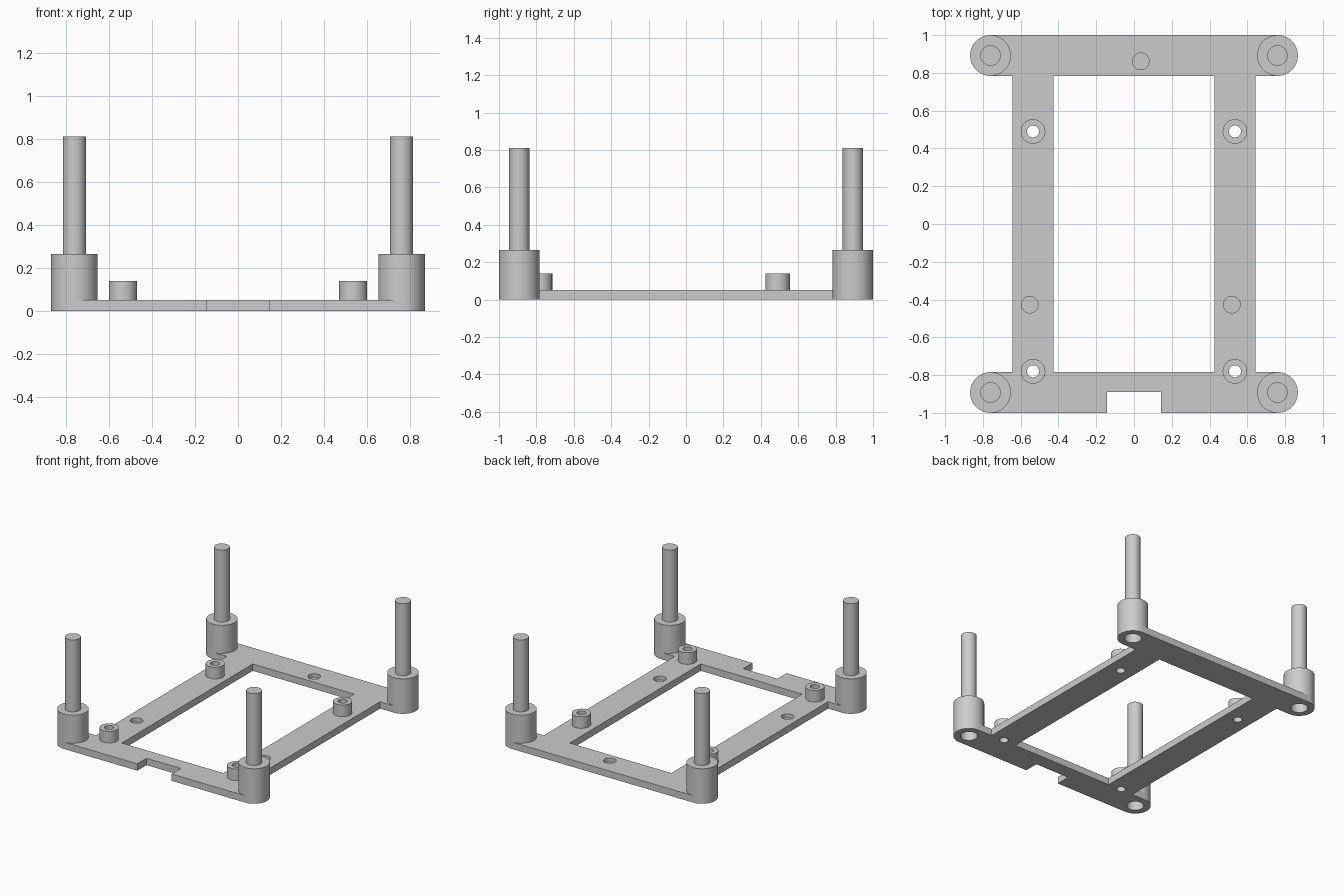
import bpy
import bmesh
from math import cos, sin, pi, radians
from mathutils import Matrix, Vector

cube = bpy.data.objects.get("Cube")
if cube:
    bpy.data.objects.remove(cube, do_unlink=True)

# Shared dimensions
PLATE_TOP = 0.052
POST_X, POST_Y, POST_R = 0.7595, 0.892, 0.108
BORE_R = 0.06
RAIL_OUT, RAIL_IN = 0.643, 0.426
BAR_IN = POST_Y - POST_R
STANDOFF_X, STANDOFF_R, HOLE_R = 0.5345, 0.065, 0.032
STANDOFF_YS = (0.49, -0.78)
DIMPLES = ((0.036, 0.861), (-0.552, -0.427), (0.518, -0.427))

grey = bpy.data.materials.new("grey plastic")
grey.use_nodes = True
colour = (0.6, 0.6, 0.6, 1)
grey.diffuse_color = colour
grey.node_tree.nodes["Principled BSDF"].inputs["Base Color"].default_value = colour


def make_object(name, bm):
    bmesh.ops.recalc_face_normals(bm, faces=bm.faces)
    mesh = bpy.data.meshes.new(name)
    bm.to_mesh(mesh)
    bm.free()
    mesh.materials.append(grey)
    obj = bpy.data.objects.new(name, mesh)
    bpy.context.collection.objects.link(obj)
    return obj


def smooth(obj):
    bpy.ops.object.select_all(action="DESELECT")
    obj.select_set(True)
    bpy.context.view_layer.objects.active = obj
    bpy.ops.object.shade_smooth_by_angle(angle=radians(30))


def lathe(name, profile, x, y, closed):
    """Revolve (radius, height) points about a vertical axis."""
    bm = bmesh.new()
    verts = [bm.verts.new((r, 0, z)) for r, z in profile]
    pairs = list(zip(verts, verts[1:]))
    if closed:
        pairs.append((verts[-1], verts[0]))
    edges = [bm.edges.new(p) for p in pairs]
    bmesh.ops.spin(bm, geom=verts + edges, cent=(0, 0, 0), axis=(0, 0, 1),
                   angle=2 * pi, steps=48, use_duplicate=False)
    bmesh.ops.remove_doubles(bm, verts=bm.verts, dist=1e-5)
    obj = make_object(name, bm)
    obj.location = (x, y, 0)
    smooth(obj)


def add_hole(bm, x, y, radius, bottom):
    depth = 0.2
    bmesh.ops.create_cone(bm, cap_ends=True, segments=48, radius1=radius,
                          radius2=radius, depth=depth,
                          matrix=Matrix.Translation((x, y, bottom + depth / 2)))


def round_end(cy):
    angles = [-pi / 2 + pi * i / 24 for i in range(25)]
    return [(POST_X + POST_R * cos(a), cy + POST_R * sin(a)) for a in angles]


# Frame plate: notched outline with rounded ears, mirrored left to right
half = [(0.144, -0.89), (0.144, -1)] + round_end(-POST_Y)
half += [(RAIL_OUT, -BAR_IN), (RAIL_OUT, BAR_IN)] + round_end(POST_Y)
outline = half + [(-x, y) for x, y in reversed(half)]
bm = bmesh.new()
face = bm.faces.new([bm.verts.new((x, y, 0)) for x, y in outline])
top = bmesh.ops.extrude_face_region(bm, geom=[face])["geom"]
bmesh.ops.translate(bm, vec=Vector((0, 0, PLATE_TOP)),
                    verts=[v for v in top if isinstance(v, bmesh.types.BMVert)])
frame = make_object("frame_plate", bm)

# Cutter: central window, post bores, screw holes and blind dimples
bm = bmesh.new()
bmesh.ops.create_cube(bm, size=1,
                      matrix=Matrix.Diagonal((2 * RAIL_IN, 2 * BAR_IN, 1, 1)))
for side in (-1, 1):
    for end in (-1, 1):
        add_hole(bm, side * POST_X, end * POST_Y, BORE_R, -0.1)
    for y in STANDOFF_YS:
        add_hole(bm, side * STANDOFF_X, y, HOLE_R, -0.1)
for x, y in DIMPLES:
    add_hole(bm, x, y, 0.044, 0.022)
cutter = make_object("frame_cutter", bm)
cutter.hide_render = True

cut = frame.modifiers.new("openings", "BOOLEAN")
cut.operation = "DIFFERENCE"
cut.solver = "EXACT"
cut.object = cutter
bpy.ops.object.select_all(action="DESELECT")
bpy.context.view_layer.objects.active = frame
frame.select_set(True)
bpy.ops.object.modifier_apply(modifier=cut.name)
bpy.data.objects.remove(cutter, do_unlink=True)
smooth(frame)

# Corner posts with a pin on top and a socket beneath, and screw standoffs
post = [(0, 0.2), (BORE_R, 0.2), (BORE_R, PLATE_TOP), (POST_R, PLATE_TOP),
        (POST_R, 0.265), (0.054, 0.265), (0.054, 0.81), (0, 0.81)]
standoff = [(HOLE_R, PLATE_TOP), (STANDOFF_R, PLATE_TOP),
            (STANDOFF_R, 0.14), (HOLE_R, 0.14)]
for side, side_name in ((1, "left"), (-1, "right")):
    for end, end_name in ((-1, "front"), (1, "back")):
        lathe(f"{end_name}_{side_name}_post", post,
              side * POST_X, end * POST_Y, False)
    for y, end_name in zip(STANDOFF_YS, ("back", "front")):
        lathe(f"{end_name}_{side_name}_standoff", standoff,
              side * STANDOFF_X, y, True)
